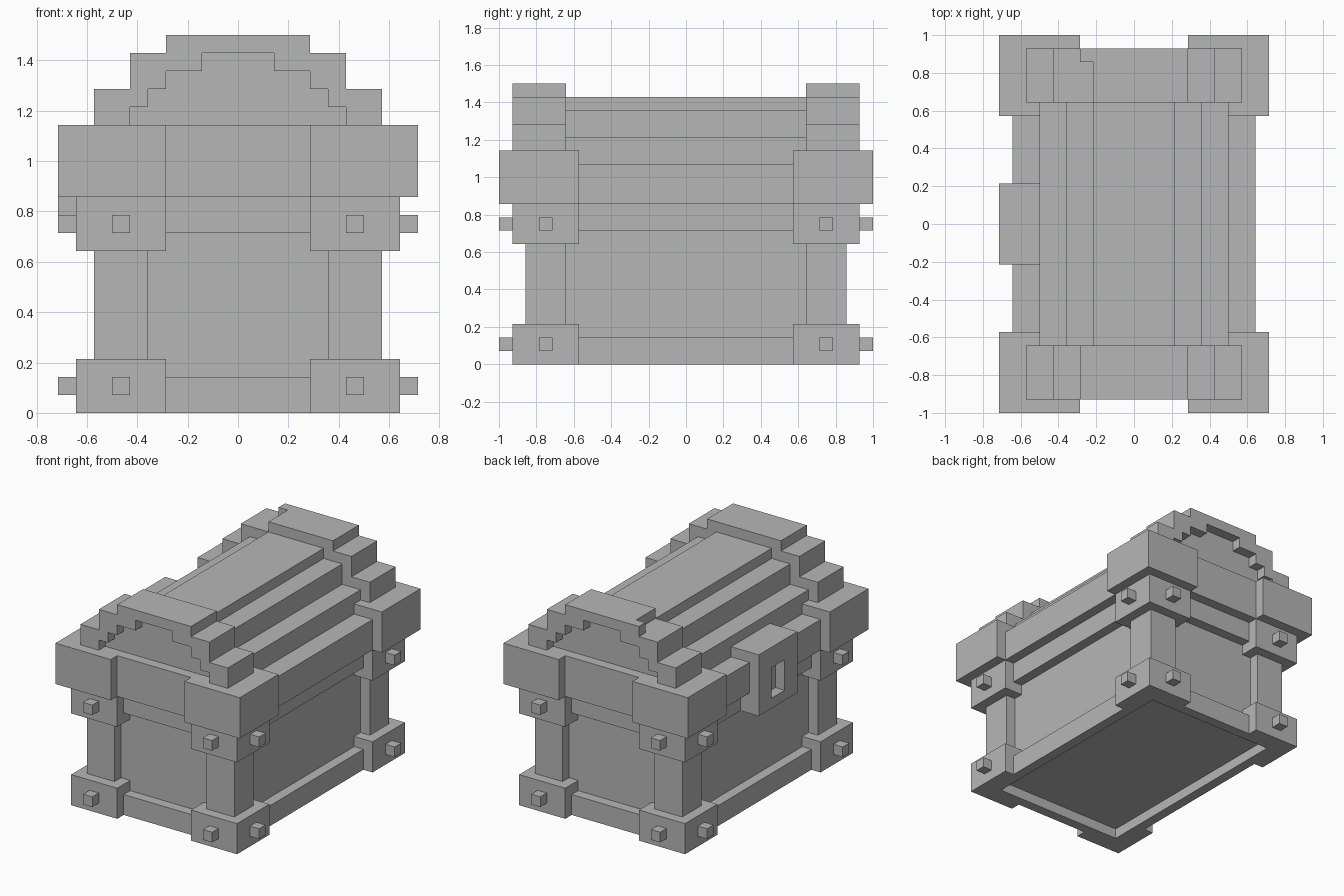
import bpy, bmesh

if "Cube" in bpy.data.objects:
    bpy.data.objects.remove(bpy.data.objects["Cube"])

U = 1 / 14  # one block of the chest's blocky grid

grey = bpy.data.materials.new("stone grey")
grey.diffuse_color = (0.47, 0.47, 0.47, 1)
grey.use_nodes = True
grey.node_tree.nodes["Principled BSDF"].inputs["Base Color"].default_value = grey.diffuse_color


def finish(name, bm):
    bmesh.ops.recalc_face_normals(bm, faces=bm.faces)
    bmesh.ops.scale(bm, vec=(U, U, U), verts=bm.verts)
    me = bpy.data.meshes.new(name)
    bm.to_mesh(me)
    bm.free()
    me.materials.append(grey)
    ob = bpy.data.objects.new(name, me)
    bpy.context.collection.objects.link(ob)
    return ob


def boxes(name, specs, mirror=()):
    """Boxes given as (x0, x1, y0, y1, z0, z1) in grid blocks, mirrored about the origin."""
    bm = bmesh.new()
    for x0, x1, y0, y1, z0, z1 in specs:
        for sx in ((1, -1) if 'x' in mirror else (1,)):
            for sy in ((1, -1) if 'y' in mirror else (1,)):
                vs = bmesh.ops.create_cube(bm, size=1)["verts"]
                for v in vs:
                    v.co = (sx * (x0 if v.co.x < 0 else x1),
                            sy * (y0 if v.co.y < 0 else y1),
                            z0 if v.co.z < 0 else z1)
    return finish(name, bm)


def prism(name, outline, y0, y1):
    """Closed x-z outline extruded along y."""
    bm = bmesh.new()
    face = bm.faces.new([bm.verts.new((x, y0, z)) for x, z in outline])
    ext = bmesh.ops.extrude_face_region(bm, geom=[face])["geom"]
    vs = [g for g in ext if isinstance(g, bmesh.types.BMVert)]
    bmesh.ops.translate(bm, vec=(0, y1 - y0, 0), verts=vs)
    return finish(name, bm)


def arch(half):
    """Mirror the right-hand stair profile into a full arch, right to left."""
    return half + [(-x, z) for x, z in reversed(half)]


# Body: walls (raised floor), base and top rails, corner posts
boxes("chest_walls", [(-7, 7, -11, 11, 1, 12)])
boxes("base_rail_sides", [(7, 8, -12, 12, 0, 2)], 'x')
boxes("base_rail_ends", [(-7, 7, 11, 12, 0, 2)], 'y')
boxes("upper_rail", [(-8, 8, -12, 12, 10, 12)])
boxes("corner_posts", [(5, 8, 9, 12, 2, 10)], 'xy')

# Corner brackets with studs, at the base and under the lid
for label, z in (("base", 0), ("upper", 9)):
    boxes(label + "_brackets", [(4, 9, 11, 13, z, z + 3), (7, 9, 8, 11, z, z + 3)], 'xy')
    boxes(label + "_studs", [(6, 7, 13, 14, z + 1, z + 2), (9, 10, 10, 11, z + 1, z + 2)], 'xy')

# Lid: stepped barrel, end rails and big corner caps
prism("lid_barrel", arch([(9, 12), (9, 15), (7, 15), (7, 17), (5, 17), (5, 19), (3, 19), (3, 20)]), -9, 9)
boxes("lid_end_rails", [(-9, 9, 9, 13, 12, 16)], 'y')
boxes("lid_corner_caps", [(4, 10, 8, 14, 12, 16)], 'xy')

# Lid end bands: solid steps, with a raised arch rim around the sunken end panel
outer = arch([(8, 16), (8, 18), (6, 18), (6, 20), (4, 20), (4, 21)])
inner = arch([(6, 16), (6, 17), (5, 17), (5, 18), (4, 18), (4, 19), (2, 19), (2, 20)])
rim = outer + inner[::-1]
notched = [(-3, z) if (x, z) == (-4, 21) else (x, z) for x, z in outer]
notched.insert(notched.index((-3, 21)) + 1, (-3, 20))
notched.remove((-4, 20))
prism("front_band", outer, -12, -9)
prism("front_band_rim", rim, -13, -12)
prism("back_band", notched, 9, 12)  # one corner of its top step is chipped
prism("back_band_rim", rim, 12, 13)

# Lock plate on the left side with a keyhole recess
boxes("lock_plate", [(-9, -7, -3, 3, 10, 16)])
boxes("lock_frame", [(-10, -9, -3, -1, 10, 16), (-10, -9, 1, 3, 10, 16),
                     (-10, -9, -1, 1, 10, 11), (-10, -9, -1, 1, 14, 16)])
